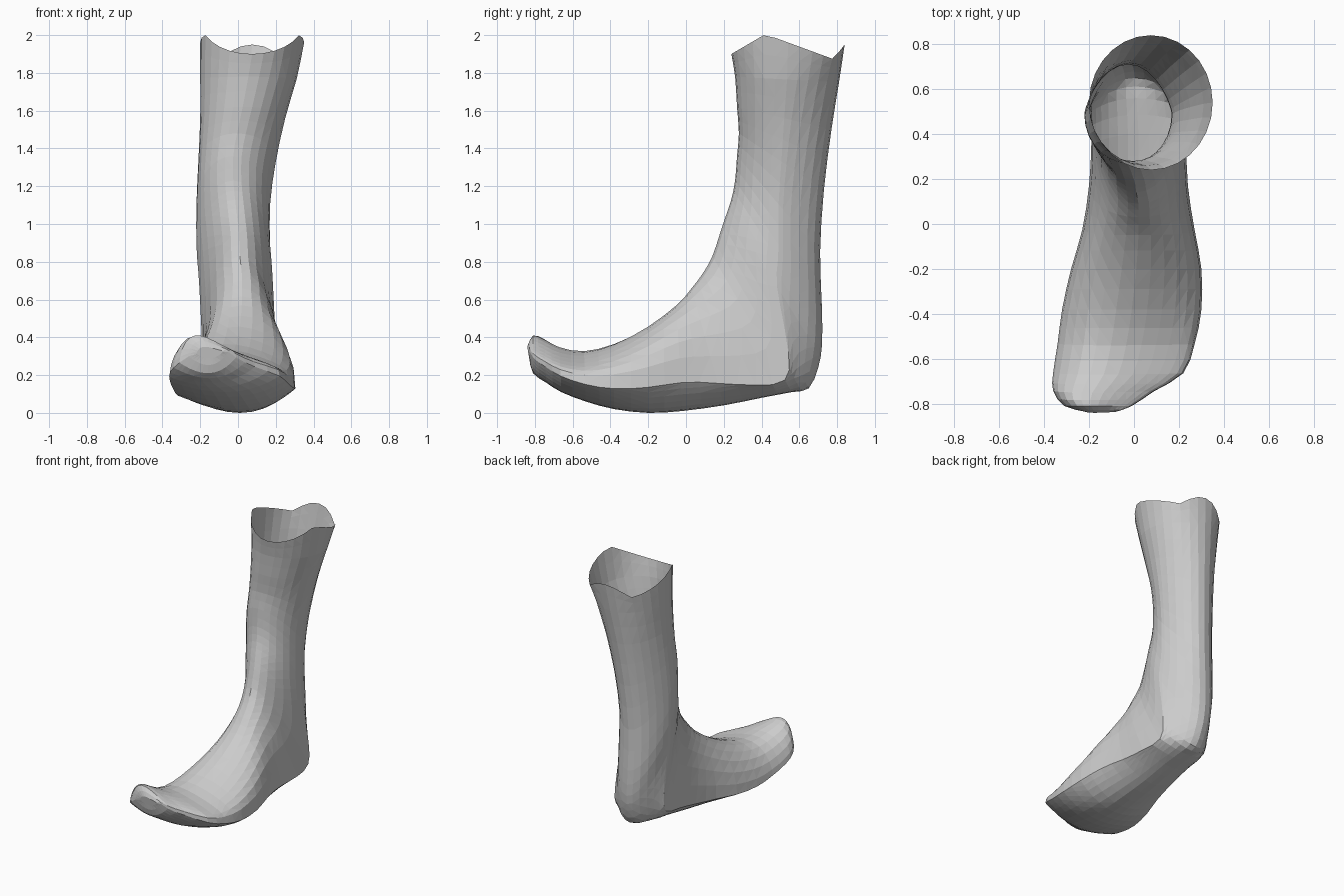
import bpy, bmesh, math
from mathutils import Vector

default_cube = bpy.data.objects.get("Cube")
if default_cube:
    bpy.data.objects.remove(default_cube, do_unlink=True)

# Section planes from toe to calf, in hundredths:
# front/top point (y, z), back/sole point (y, z), right and left edge x
SECTIONS = [
    (-84, 35, -83, 29, -22, -8),
    (-81, 41, -81, 21, -31, -1),
    (-75, 39, -74, 16, -36, 9),
    (-67, 35, -66, 11, -36, 22),
    (-54, 33, -53, 6, -34, 27),
    (-38, 37, -38, 2, -32, 30),
    (-20, 46, -20, 0, -28, 30),
    (-5, 57, -2, 1, -23, 27),
    (3, 66, 20, 4, -20, 24),
    (9, 74, 40, 8, -19, 23),
    (14, 83, 56, 11, -19, 21),
    (18, 95, 65, 13, -19, 20),
    (21, 104, 70, 24, -20, 19),
    (24, 113, 72, 36, -21, 18),
    (26, 123, 72, 55, -22, 17),
    (27, 136, 71, 85, -22, 17),
    (28, 148, 73, 118, -21, 20),
    (27, 162, 77, 150, -20, 25),
    (26, 178, 81, 175, -20, 31),
    (24, 190, 84, 195, -20, 35),
]
SIDES = 28
STEPS = 2


def smoothstep(low, high, value):
    t = min(1, max(0, (value - low) / (high - low)))
    return t * t * (3 - 2 * t)


def section_at(position):
    """Smooth interpolation between neighbouring sections."""
    last = len(SECTIONS) - 1
    i = min(int(position), last - 1)
    t = position - i
    before, start, end, after = (
        Vector(SECTIONS[min(last, max(0, j))]) / 100 for j in range(i - 1, i + 3))
    return start + 0.5 * t * (end - before + t * (
        2 * before - 5 * start + 4 * end - after
        + t * (3 * (start - end) + after - before)))


def ring_points(position):
    """Round-soled section in the foot, blending to a plain oval in the leg."""
    front_y, front_z, back_y, back_z, right, left = section_at(position)
    top = Vector((0, front_y, front_z))
    sole = Vector((0, back_y, back_z))
    leg = smoothstep(9.5, 13, position)
    toes = 1 - smoothstep(3, 10, position)
    # The sole is deepest under the ball of the foot
    depth = 0.07 + 0.055 * math.exp(-((position - 7) / 2) ** 2)
    sole_edge = min(0.45, depth / (top - sole).length)
    sway = 0.2 - 0.5 * smoothstep(7, 10, position)
    tilt = 0.55 * (1 - smoothstep(1.5, 7, position))
    # Lens-shaped sole, tapered heel tendon, round calf
    back_power = 2 - 0.5 * (smoothstep(10, 12, position) + smoothstep(15, 19, position))
    rim = max(0, position - len(SECTIONS) + 2)
    points = []
    for n in range(SIDES):
        angle = math.tau * n / SIDES
        u, v = math.cos(angle), math.sin(angle)
        edge = sole_edge * (1 + sway * u)
        edge += (0.5 - edge) * leg
        if v >= 0:
            dome = v ** (0.9 + 0.1 * leg - 0.35 * u * toes)
            dome *= (1 - tilt * u) / (1 + 0.2 * tilt)
            along = edge + (1 - edge) * dome
        else:
            along = edge - edge * abs(v) ** back_power
        point = sole.lerp(top, along)
        point.x = (left + right) / 2 + (left - right) / 2 * u
        # Torn open rim: peaks towards the front sides, dips beside the back
        lift = min(0.15 * (1 - v), max(0.036 + 0.135 * v, -0.36 * (1 + v)))
        point.z += lift * rim
        points.append(point)
    return points


# Foot and lower leg: one open shell lofted from toe to calf
bm = bmesh.new()
count = (len(SECTIONS) - 1) * STEPS + 1
rings = [[bm.verts.new(p) for p in ring_points(i / STEPS)] for i in range(count)]
for lower, upper in zip(rings, rings[1:]):
    for n in range(SIDES):
        m = (n + 1) % SIDES
        bm.faces.new((lower[n], lower[m], upper[m], upper[n]))

# Closed toe tip
bm.faces.new(list(reversed(rings[0])))
bmesh.ops.recalc_face_normals(bm, faces=bm.faces)
bmesh.ops.triangulate(bm, faces=bm.faces[:])

# Rest on the ground
ground = min(v.co.z for v in bm.verts)
bmesh.ops.translate(bm, verts=bm.verts, vec=(0, 0, -ground))

mesh = bpy.data.meshes.new("foot_and_lower_leg")
bm.to_mesh(mesh)
bm.free()
foot = bpy.data.objects.new("foot_and_lower_leg", mesh)
bpy.context.collection.objects.link(foot)

# Plain grey surface
grey = bpy.data.materials.new("light_grey")
grey.use_nodes = True
colour = (0.6, 0.6, 0.6, 1)
grey.diffuse_color = colour
grey.node_tree.nodes["Principled BSDF"].inputs["Base Color"].default_value = colour
mesh.materials.append(grey)
